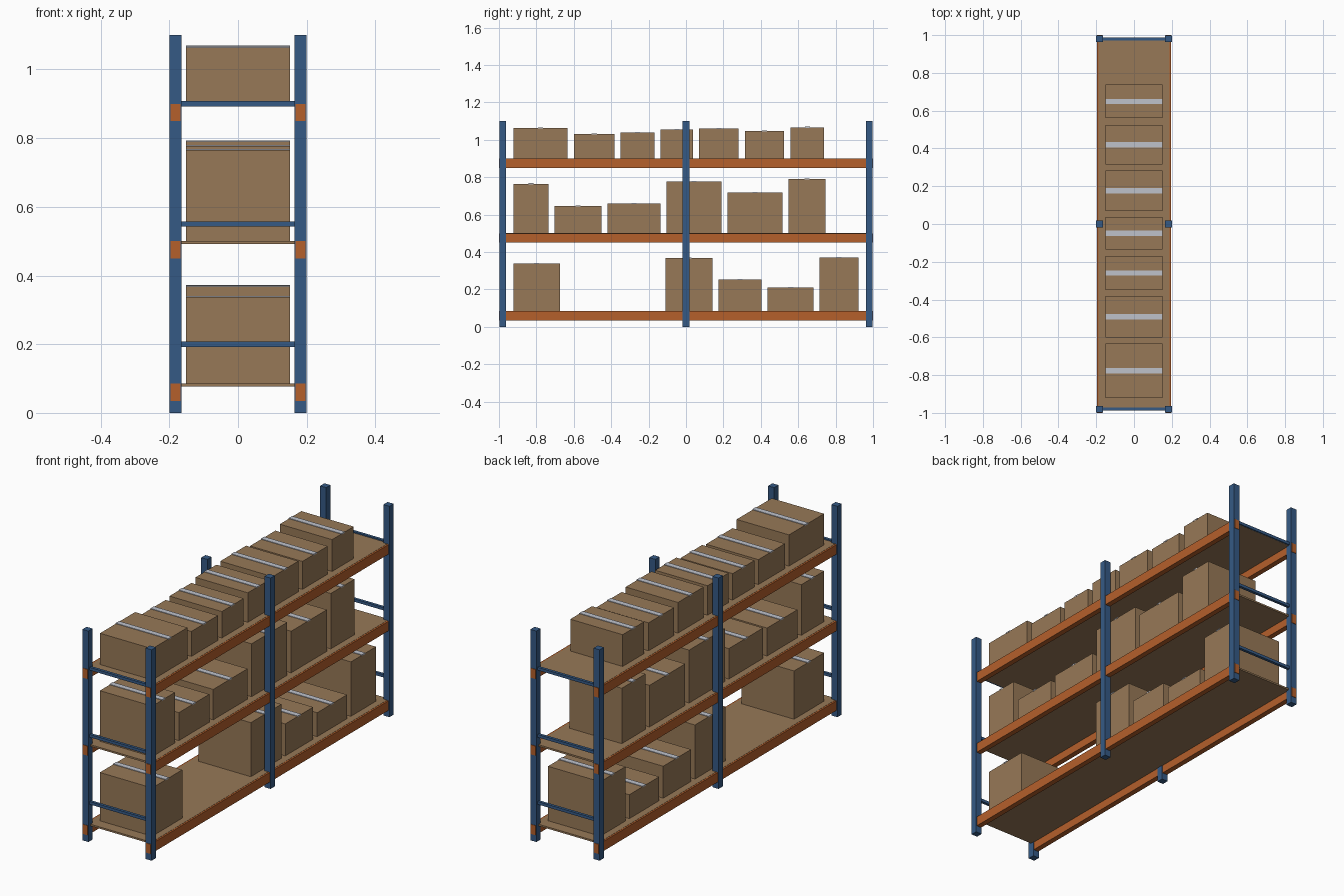
import bpy

default = bpy.data.objects.get("Cube")
if default:
    bpy.data.objects.remove(default, do_unlink=True)


def material(name, color):
    mat = bpy.data.materials.new(name)
    mat.use_nodes = True
    mat.diffuse_color = (*color, 1)
    bsdf = mat.node_tree.nodes["Principled BSDF"]
    bsdf.inputs["Base Color"].default_value = (*color, 1)
    bsdf.inputs["Roughness"].default_value = 0.7
    return mat


blue = material("steel blue", (0.036, 0.102, 0.235))
orange = material("beam orange", (0.46, 0.115, 0.024))
brown = material("cardboard brown", (0.31, 0.19, 0.095))
grey = material("tape grey", (0.52, 0.54, 0.60))


def block(name, x, y, z, mat):
    """Axis-aligned block from (low, high) pairs."""
    bpy.ops.mesh.primitive_cube_add(size=1, location=[sum(p) / 2 for p in (x, y, z)])
    obj = bpy.context.object
    obj.name = name
    obj.scale = [p[1] - p[0] for p in (x, y, z)]
    bpy.ops.object.transform_apply(location=False, rotation=False, scale=True)
    obj.data.materials.append(mat)
    return obj


def around(center, half):
    return (center - half, center + half)


# Upright posts: three pairs along the rack
for side in (-1, 1):
    for y in (-0.98, 0, 0.98):
        block("post", around(side * 0.1825, 0.0175), around(y, 0.0175), (0, 1.1), blue)

# Cross bars joining the end posts
for y in (-0.98, 0.98):
    for z in (0.2, 0.55, 0.9):
        block("cross_bar", (-0.17, 0.17), around(y, 0.0075), around(z, 0.0075), blue)

# Each shelf: top height, then boxes as (y start, y end, top height)
shelves = {
    0.085: [(-0.923, -0.675, 0.338), (-0.11, 0.142, 0.368), (0.174, 0.404, 0.253),
            (0.437, 0.683, 0.211), (0.715, 0.922, 0.370)],
    0.5: [(-0.923, -0.735, 0.765), (-0.703, -0.452, 0.647), (-0.420, -0.137, 0.660),
          (-0.104, 0.190, 0.777), (0.222, 0.517, 0.718), (0.549, 0.745, 0.790)],
    0.9: [(-0.922, -0.633, 1.064), (-0.600, -0.381, 1.031), (-0.349, -0.169, 1.039),
          (-0.135, 0.038, 1.055), (0.070, 0.282, 1.061), (0.315, 0.524, 1.047),
          (0.560, 0.738, 1.067)],
}
for top, boxes in shelves.items():
    # Long beams and the deck resting between them
    for side in (-1, 1):
        block("beam", around(side * 0.182, 0.014), (-1, 1), (top - 0.05, top), orange)
    block("shelf_deck", (-0.187, 0.187), (-0.98, 0.98), (top - 0.008, top + 0.001), brown)
    # Cartons with a strip of tape across the lid
    for start, end, height in boxes:
        block("carton", (-0.151, 0.151), (start, end), (top + 0.001, height), brown)
        block("carton_tape", (-0.152, 0.152), around((start + end) / 2, 0.014),
              (height - 0.003, height + 0.003), grey)
